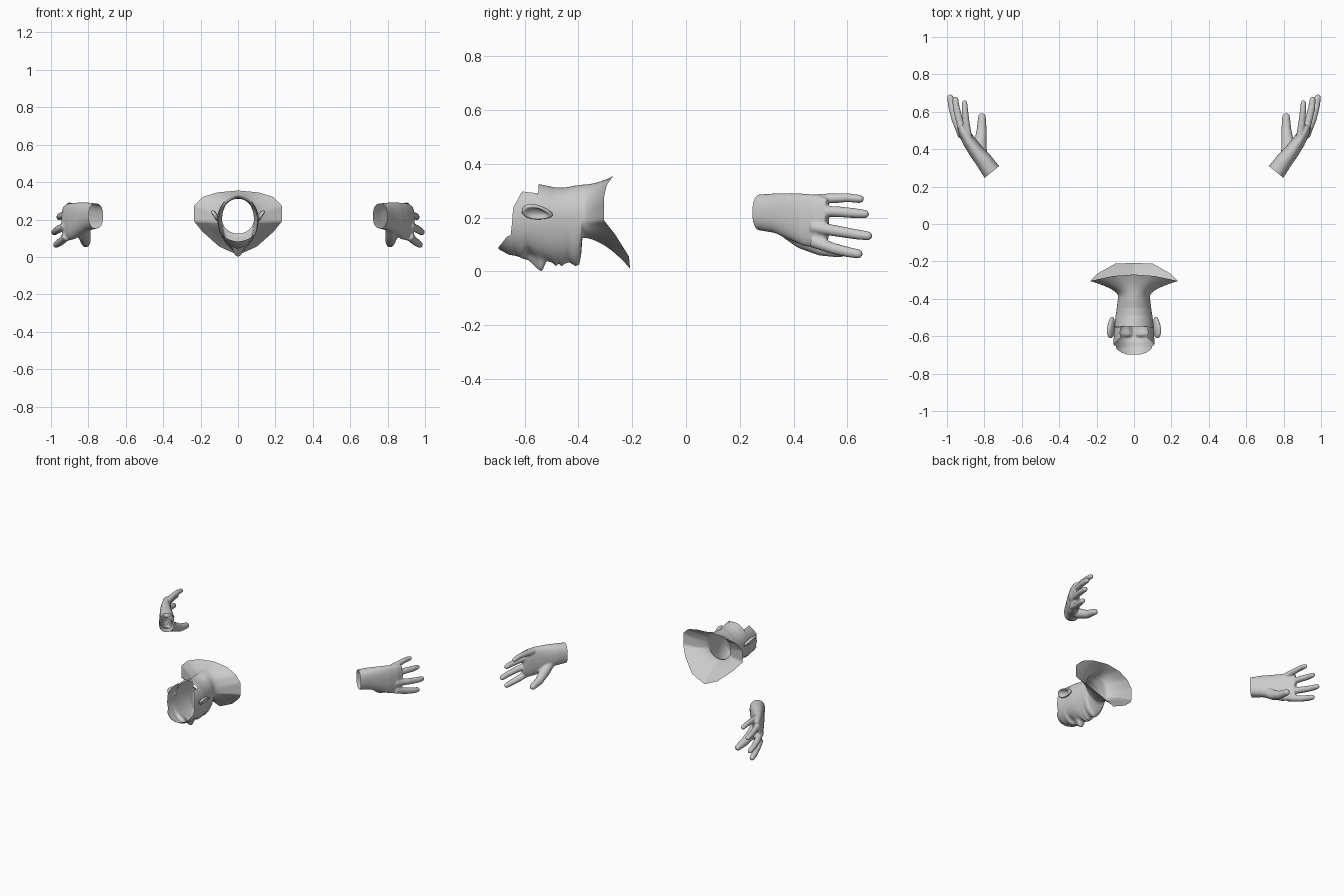
import bpy, bmesh, math
from mathutils import Vector, Matrix

if "Cube" in bpy.data.objects:
    bpy.data.objects.remove(bpy.data.objects["Cube"])


def interp(keys, v):
    """Piecewise linear lookup: keys are (position, value, value...)."""
    if v <= keys[0][0]:
        return keys[0][1:]
    for a, b in zip(keys, keys[1:]):
        if v <= b[0]:
            f = (v - a[0]) / (b[0] - a[0])
            return tuple(p + (q - p) * f for p, q in zip(a[1:], b[1:]))
    return keys[-1][1:]


def gauss(v, s):
    return math.exp(-(v / s) ** 2 / 2)


def add_object(name, bm, mirror=False):
    bmesh.ops.recalc_face_normals(bm, faces=bm.faces)
    for f in bm.faces:
        f.smooth = True
    me = bpy.data.meshes.new(name)
    bm.to_mesh(me)
    bm.free()
    ob = bpy.data.objects.new(name, me)
    bpy.context.collection.objects.link(ob)
    if mirror:
        ob.modifiers.new("Mirror", 'MIRROR').use_mirror_merge = False
    return ob


# Head: sections along y (y, face z, nape z, half width, jaw taper)
HEAD = [(-.697, .083, .33, .110, 1), (-.66, .062, .33, .110, 1), (-.63, .057, .33, .110, 1),
        (-.605, .050, .33, .108, 1), (-.585, .056, .33, .107, 1), (-.55, .047, .325, .105, 1),
        (-.51, .036, .317, .101, 1), (-.49, .030, .312, .098, 1.05), (-.45, .029, .311, .092, 1.15),
        (-.435, .034, .314, .090, 1.2), (-.41, .019, .319, .087, 1.25), (-.397, .026, .320, .085, 1.3),
        (-.390, .06, .321, .085, 1.2), (-.385, .125, .322, .085, 1)]
# Edge of the open skull (y, z)
CUT = [(-.697, .090), (-.682, .108), (-.667, .128), (-.650, .135), (-.643, .235),
       (-.61, .297), (-.55, .29)]
NOSE = [(-.61, 0), (-.59, .3), (-.545, 1), (-.535, 1), (-.519, 0)]
# Shoulder collar rim from throat tip to nape (fraction, x, y, z)
RIM = [(0, 0, -.208, .01), (.14, .10, -.212, .055), (.28, .19, -.262, .135), (.42, .235, -.305, .19),
       (.57, .235, -.305, .275), (.71, .19, -.295, .32), (.85, .11, -.278, .345), (1, 0, -.270, .355)]
ZC, N = .2, 96


def head_point(y, s):
    zb, zt, w, p = interp(HEAD, y)
    tmax = math.pi
    if y < -.548:
        zc = interp(CUT, y)[0]
        c = (ZC - zc) / ((ZC - zb) if zc < ZC else (zt - ZC))
        tmax = math.acos(max(-1, min(1, c)))
    t = tmax * abs(s) ** 1.25
    c = math.cos(t)
    x = w * max(0, math.sin(t)) ** (p if c > 0 else 1)
    z = ZC - ((ZC - zb) if c > 0 else (zt - ZC)) * c
    if c > .3:
        n = interp(NOSE, y)[0]
        z -= .042 * n * gauss(x, .009 + .007 * n)
        z -= .010 * gauss(x - .018, .006) * gauss(y + .533, .009)
        z += .017 * gauss(x - .037, .016) * gauss(y + .588, .011)
        z -= .010 * gauss(x - .037, .012) * gauss(y + .586, .007)
        z -= .006 * gauss(x - .036, .022) * gauss(y + .611, .008)
        z -= .010 * gauss(x, .021) * (gauss(y + .483, .006) + gauss(y + .463, .006))
        z += .005 * gauss(x, .024) * gauss(y + .473, .003)
    return Vector((math.copysign(x, s), y, z))


def collar_point(f, s):
    base = head_point(-.385, s)
    x, y, z = interp(RIM, abs(s) ** 1.25)
    e = f ** 1.8
    x = math.copysign(x, s)
    return Vector((base.x + (x - base.x) * e, base.y + (y - base.y) * f, base.z + (z - base.z) * e))


rows_y = sorted({round(-.697 + .005 * i, 4) for i in range(63)}
                | {-.55, -.5475, -.643, -.397, -.39, -.385})
params = [-1 + 2 * i / N for i in range(N + 1)]
bm = bmesh.new()
rows = [[bm.verts.new(head_point(y, s)) for s in params] for y in rows_y]
rows += [[bm.verts.new(collar_point(k / 10, s)) for s in params] for k in range(1, 11)]
for r0, r1 in zip(rows, rows[1:]):
    for i in range(N):
        bm.faces.new((r0[i], r0[i + 1], r1[i + 1], r1[i]))
bmesh.ops.remove_doubles(bm, verts=bm.verts, dist=.0003)
add_object("head_and_collar", bm)

# Ears: flattened shells with a hollow, flared outward
bm = bmesh.new()
bmesh.ops.create_uvsphere(bm, u_segments=28, v_segments=18, radius=1)
for v in bm.verts:
    x, y, z = v.co
    r = math.hypot(y, z)
    if x > 0:
        x = x * .6 + .9 * gauss(r - .85, .16) - .7 * gauss(r, .45)
    v.co = Vector((x * .011, y * .058, z * .029 * (1 - .3 * y)))
bm.transform(Matrix.Translation((.119, -.553, .221)) @ Matrix.Rotation(math.radians(-10), 4, 'X')
             @ Matrix.Rotation(math.radians(6), 4, 'Z') @ Matrix.Rotation(math.radians(32), 4, 'Y'))
add_object("ears", bm, mirror=True)


def loft(bm, rings):
    """Closed tube through rings of points."""
    vr = [[bm.verts.new(p) for p in r] for r in rings]
    n = len(vr[0])
    for a, b in zip(vr, vr[1:]):
        for i in range(n):
            bm.faces.new((a[i], a[(i + 1) % n], b[(i + 1) % n], b[i]))
    bm.faces.new(vr[0][::-1])
    bm.faces.new(vr[-1])


def finger(bm, pts):
    """Round-tipped tube through (x, y, z, radius) points."""
    keys = [(i, *p) for i, p in enumerate(pts)]
    last = len(pts) - 1
    rings = []
    secs = [(interp(keys, i / 4), 0, 1) for i in range(last * 4 + 1)]
    secs += [(pts[-1], math.sin(a), math.cos(a)) for a in (.4, .8, 1.15, 1.45)]
    for k, (p, push, shrink) in enumerate(secs):
        i = min(k // 4, last - 1)
        d = (Vector(pts[i + 1][:3]) - Vector(pts[i][:3])).normalized()
        u = d.cross(Vector((0, 0, 1))).normalized()
        v = u.cross(d)
        c = Vector(p[:3]) + d * p[3] * push
        rings.append([c + (u * math.cos(a) + v * math.sin(a)) * p[3] * shrink
                      for a in (math.tau * j / 16 for j in range(16))])
    loft(bm, rings)


# Hands: palm sections (x, y, low z, high z, half thickness)
PALM = [(.735, .247, .155, .283, .050), (.76, .278, .152, .286, .050), (.80, .335, .142, .290, .046),
        (.845, .39, .118, .291, .040), (.88, .44, .094, .289, .036), (.91, .49, .086, .284, .030),
        (.928, .525, .105, .272, .020)]
FINGERS = [
    [(.885, .46, .265, .020), (.896, .53, .271, .019), (.903, .60, .274, .017), (.906, .647, .269, .015)],
    [(.910, .47, .224, .022), (.935, .56, .222, .020), (.950, .62, .217, .019), (.955, .665, .213, .016)],
    [(.918, .47, .165, .023), (.955, .56, .150, .021), (.975, .63, .138, .019), (.982, .676, .132, .017)],
    [(.915, .47, .112, .023), (.945, .55, .084, .021), (.965, .61, .070, .019), (.972, .640, .065, .017)],
    [(.820, .36, .170, .035), (.822, .43, .118, .034), (.815, .50, .085, .027), (.813, .572, .072, .021)]]
bm = bmesh.new()
rings = []
for i, (x, y, lo, hi, th) in enumerate(PALM):
    a, b = PALM[max(i - 1, 0)], PALM[min(i + 1, len(PALM) - 1)]
    d = Vector((b[0] - a[0], b[1] - a[1], 0)).normalized()
    side = Vector((d.y, -d.x, 0))
    ring = []
    for k in range(28):
        c, s = math.cos(math.tau * k / 28), math.sin(math.tau * k / 28)
        ring.append(Vector((x, y, (lo + hi) / 2)) + side * th * math.copysign(abs(c) ** .85, c)
                    + Vector((0, 0, (hi - lo) / 2 * math.copysign(abs(s) ** .85, s))))
    rings.append(ring)
loft(bm, rings)
for pts in FINGERS:
    finger(bm, pts)
source = add_object("hand_source", bm)

# Fuse palm and fingers, soften, then open the wrist
rm = source.modifiers.new("Fuse", 'REMESH')
rm.mode, rm.voxel_size = 'VOXEL', .005
sm = source.modifiers.new("Soften", 'SMOOTH')
sm.factor, sm.iterations = .5, 5
fused = source.evaluated_get(bpy.context.evaluated_depsgraph_get()).to_mesh()
bm = bmesh.new()
bm.from_mesh(fused)
bpy.data.objects.remove(source)
bmesh.ops.bisect_plane(bm, geom=bm.verts[:] + bm.edges[:] + bm.faces[:],
                       plane_co=(.76, .278, .2), plane_no=(.63, .78, 0), clear_inner=True)
add_object("hands", bm, mirror=True)
